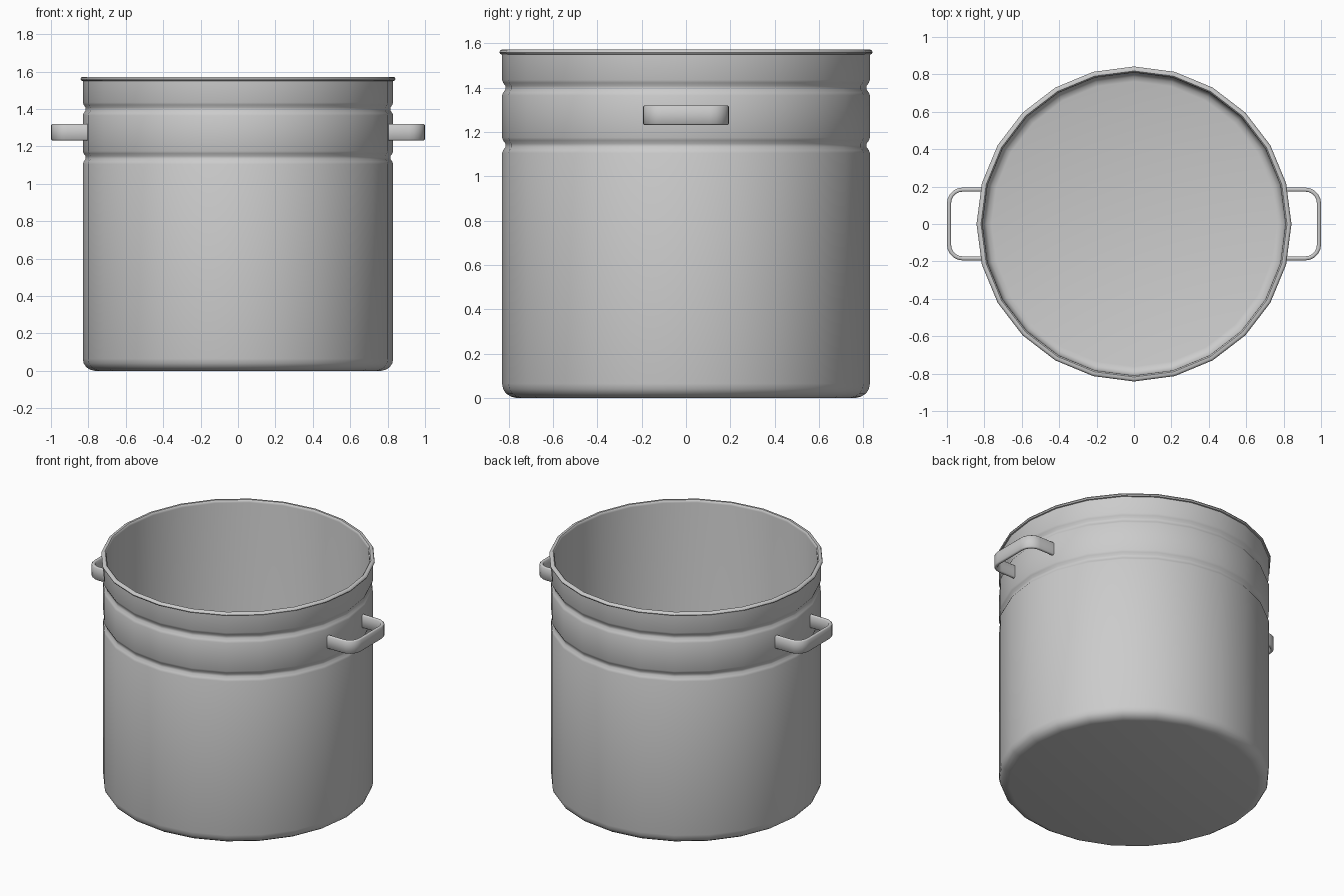
import bpy, bmesh, math

if "Cube" in bpy.data.objects:
    bpy.data.objects.remove(bpy.data.objects["Cube"])

SIDES = 24


def finish(name, bm, angle):
    bmesh.ops.recalc_face_normals(bm, faces=bm.faces)
    me = bpy.data.meshes.new(name)
    bm.to_mesh(me)
    bm.free()
    ob = bpy.data.objects.new(name, me)
    bpy.context.collection.objects.link(ob)
    bpy.ops.object.select_all(action='DESELECT')
    bpy.context.view_layer.objects.active = ob
    ob.select_set(True)
    bpy.ops.object.shade_smooth_by_angle(angle=math.radians(angle))
    return ob


def lathe(name, profile):
    """Revolve (radius, z) points and cap both ends with a flat disc."""
    bm = bmesh.new()
    rings = [[bm.verts.new((r * math.cos(2 * math.pi * i / SIDES),
                            r * math.sin(2 * math.pi * i / SIDES), z))
              for i in range(SIDES)] for r, z in profile]
    for a, b in zip(rings, rings[1:]):
        for i in range(SIDES):
            j = (i + 1) % SIDES
            bm.faces.new((a[i], a[j], b[j], b[i]))
    bm.faces.new(rings[0])
    bm.faces.new(rings[-1])
    return finish(name, bm, 40)


def groove(z):
    return [(0.83, z - 0.035), (0.825, z - 0.022), (0.815, z - 0.008),
            (0.815, z + 0.008), (0.825, z + 0.022), (0.83, z + 0.035)]


# Pot: rounded base, two pressed grooves, rolled rim, inner wall and floor
outer = [(0.765, 0.0), (0.79, 0.006), (0.812, 0.02), (0.825, 0.04), (0.83, 0.065)]
outer += groove(1.14) + groove(1.40)
rim = [(0.83, 1.55), (0.838, 1.552), (0.842, 1.56), (0.838, 1.568), (0.832, 1.572),
       (0.818, 1.572), (0.812, 1.566), (0.81, 1.555)]
inner = [(0.81, 0.075), (0.803, 0.045), (0.787, 0.027), (0.762, 0.02)]
lathe("pot_body", outer + rim + inner)


# Handles: flat strap bent into a rounded U, its ends sunk in the wall
def strap_outline(inset):
    half, tip, r = 0.195 - inset, 1.0 - inset, 0.085 - inset
    pts = [(0.80, -half)]
    for cy, start in ((-half + r, -90), (half - r, 0)):
        for k in range(6):
            t = math.radians(start + 18 * k)
            pts.append((tip - r + r * math.cos(t), cy + r * math.sin(t)))
    return pts + [(0.80, half)]


def handle(name, side):
    bm = bmesh.new()
    # chamfered cross-section as (inset, z)
    section = [(0, 1.238), (0, 1.314), (0.006, 1.32), (0.016, 1.32),
               (0.022, 1.314), (0.022, 1.238), (0.016, 1.232), (0.006, 1.232)]
    rows = [[bm.verts.new((side * x, y, z)) for x, y in strap_outline(d)]
            for d, z in section]
    n = len(rows)
    for s in range(n):
        a, b = rows[s], rows[(s + 1) % n]
        for i in range(len(a) - 1):
            bm.faces.new((a[i], a[i + 1], b[i + 1], b[i]))
    for end in (0, -1):
        bm.faces.new([row[end] for row in rows])
    finish(name, bm, 50)


handle("right_handle", 1)
handle("left_handle", -1)
